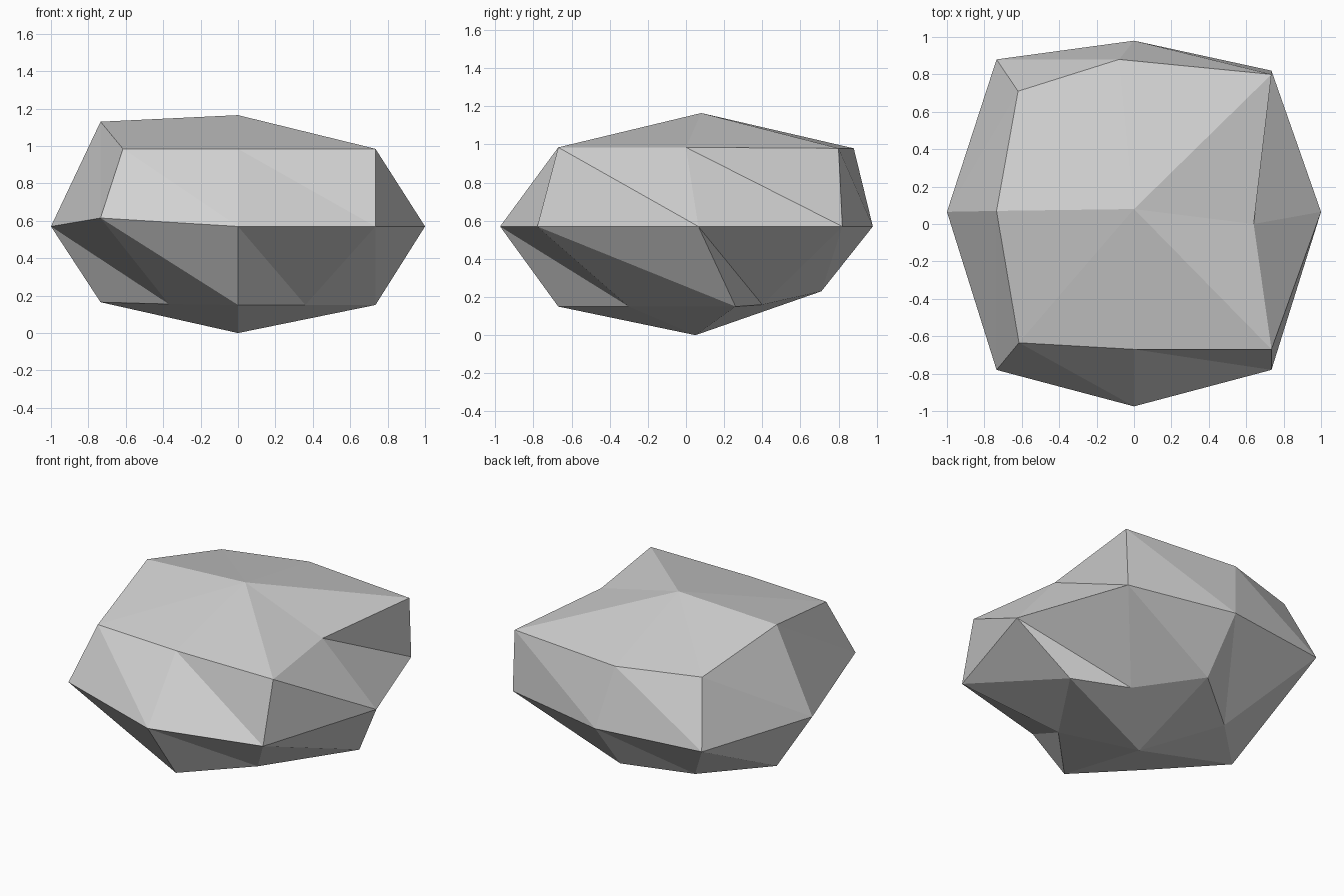
import bpy
import bmesh

default_cube = bpy.data.objects.get("Cube")
if default_cube:
    bpy.data.objects.remove(default_cube, do_unlink=True)


def make_material(name, colour):
    material = bpy.data.materials.new(name)
    material.use_nodes = True
    material.diffuse_color = colour
    shader = material.node_tree.nodes["Principled BSDF"]
    shader.inputs["Base Color"].default_value = colour
    shader.inputs["Roughness"].default_value = 0.9
    return material


# Three irregular eight-sided rings, counter-clockwise from +x
upper_ring = [(.64, 0, .985), (.735, .8, .98), (-.08, .88, .98), (-.62, .71, .985),
              (-.735, .07, 1.13), (-.615, -.635, .985), (0, -.67, .985), (.735, -.67, .985)]
middle_ring = [(1, .065, .57), (.735, .82, .57), (0, .98, .57), (-.735, .88, .57),
               (-1, .065, .57), (-.735, -.78, .615), (0, -.975, .57), (.735, -.78, .57)]
lower_ring = [(.735, .26, .15), (.36, .4, .16), (0, .71, .23), (-.37, .43, .15),
              (-.735, .07, .165), (-.37, -.3, .155), (0, -.67, .15), (.36, -.3, .15)]
peak = (0, .08, 1.165)
base = (0, .05, 0)


def bridge_rings(bm, above, below):
    """Join two rings with triangles that all lean the same way."""
    count = len(above)
    for i in range(count):
        j = (i + 1) % count
        bm.faces.new((above[i], below[i], below[j]))
        bm.faces.new((above[i], below[j], above[j]))


def cap_ring(bm, ring, tip):
    """Close a ring with a fan of triangles around one point."""
    for i, vertex in enumerate(ring):
        bm.faces.new((vertex, ring[(i + 1) % len(ring)], tip))


# Boulder: faceted shell bridged from ring to ring and capped at both ends
bm = bmesh.new()
rings = [[bm.verts.new(point) for point in ring]
         for ring in (upper_ring, middle_ring, lower_ring)]
for above, below in zip(rings, rings[1:]):
    bridge_rings(bm, above, below)
cap_ring(bm, rings[0], bm.verts.new(peak))
cap_ring(bm, rings[-1], bm.verts.new(base))
bmesh.ops.recalc_face_normals(bm, faces=bm.faces[:])

mesh = bpy.data.meshes.new("boulder")
bm.to_mesh(mesh)
bm.free()
mesh.materials.append(make_material("stone grey", (.64, .64, .64, 1)))
boulder = bpy.data.objects.new("boulder", mesh)
bpy.context.collection.objects.link(boulder)
